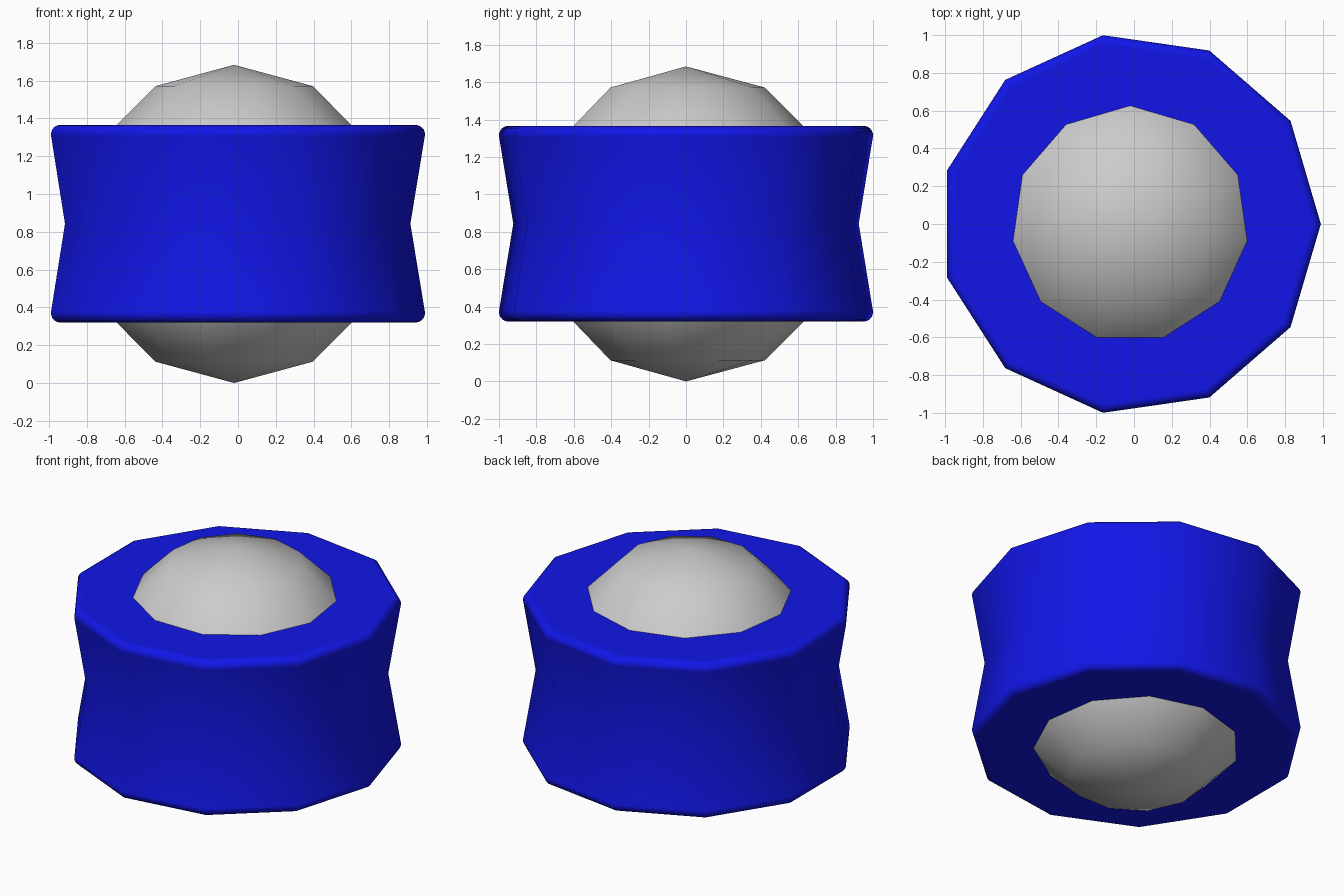
import bpy, bmesh
from math import cos, sin, tau, radians

if "Cube" in bpy.data.objects:
    bpy.data.objects.remove(bpy.data.objects["Cube"])

SIDES = 11
CX = -0.0206      # axis offset so the 11-sided outline is centred
R_BALL = 0.842
HALF = 0.523      # half height of the collar


def finish(bm, name, loc, color=None):
    bmesh.ops.recalc_face_normals(bm, faces=bm.faces)
    for f in bm.faces:
        f.smooth = True
    mesh = bpy.data.meshes.new(name)
    bm.to_mesh(mesh)
    bm.free()
    obj = bpy.data.objects.new(name, mesh)
    obj.location = loc
    bpy.context.collection.objects.link(obj)
    if color:
        mat = bpy.data.materials.new(name + "_paint")
        mat.diffuse_color = color
        mat.use_nodes = True
        mat.node_tree.nodes["Principled BSDF"].inputs["Base Color"].default_value = mat.diffuse_color
        mesh.materials.append(mat)
    return obj


# Low-poly ball
bm = bmesh.new()
bmesh.ops.create_uvsphere(bm, u_segments=SIDES, v_segments=6, radius=R_BALL)
top = max(bm.verts, key=lambda v: v.co.z)
finish(bm, "ball", (CX, 0, R_BALL))

# Waisted collar: profile from waist up to the rounded rim, mirrored below
rb = 0.05
rim_r, rim_z = 1.0103 - rb, HALF - rb
upper = [(rim_r + rb * cos(radians(a)), rim_z + rb * sin(radians(a)))
         for a in (-9, 10, 30, 50, 70, 90)]
profile = [(r, -z) for r, z in reversed(upper)] + [(0.933, 0)] + upper

bm = bmesh.new()
rings = [[bm.verts.new((r * cos(tau * i / SIDES), r * sin(tau * i / SIDES), z))
          for i in range(SIDES)] for r, z in profile]
for low, high in zip(rings, rings[1:]):
    for i in range(SIDES):
        j = (i + 1) % SIDES
        bm.faces.new((low[i], low[j], high[j], high[i]))
bm.faces.new(rings[0])
bm.faces.new(rings[-1])
collar = finish(bm, "collar", (CX, 0, R_BALL + 0.001), (0.006, 0.008, 0.8, 1))

# Keep the flat end faces flat while the rim shades smoothly
wn = collar.modifiers.new("flat_ends", 'WEIGHTED_NORMAL')
wn.weight = 100
